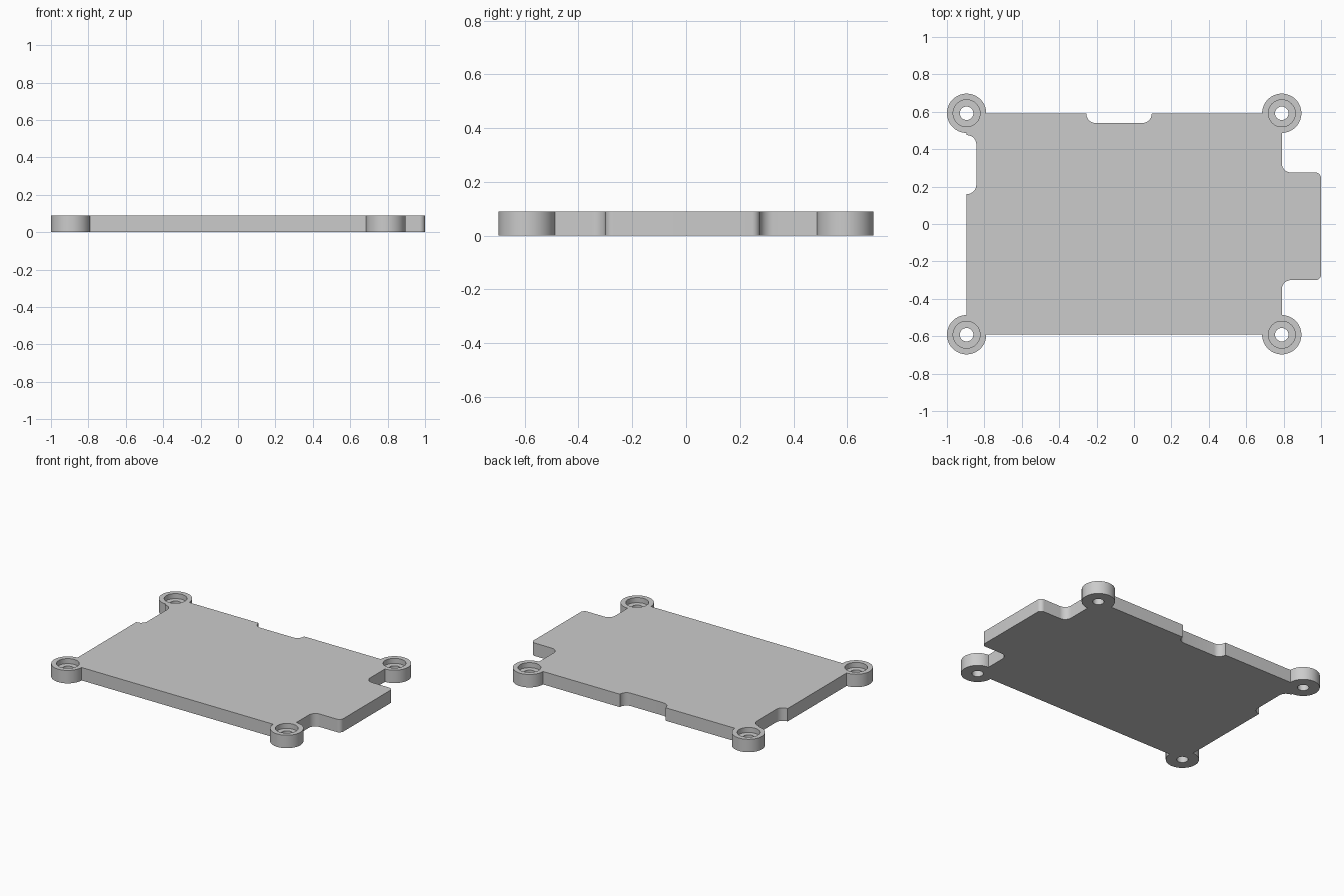
import bpy, bmesh
from math import radians, cos, sin

if "Cube" in bpy.data.objects:
    bpy.data.objects.remove(bpy.data.objects["Cube"])

H = 0.09                      # plate thickness
X0, X1, Y = -0.895, 0.79, 0.592   # screw boss centres = plate corners
R_BOSS, R_BORE, R_HOLE = 0.105, 0.072, 0.036
BORE_FLOOR = 0.055


def arc(cx, cy, r, a0, a1, n=10):
    return [(cx + r * cos(radians(a0 + (a1 - a0) * i / n)),
             cy + r * sin(radians(a0 + (a1 - a0) * i / n))) for i in range(n + 1)]


def boss(cx, cy, start):
    return arc(cx, cy, R_BOSS, start, start + 270, 48)


def prism(name, pts, z0, z1):
    bm = bmesh.new()
    face = bm.faces.new([bm.verts.new((x, y, z0)) for x, y in pts])
    top = bmesh.ops.extrude_face_region(bm, geom=[face])["geom"]
    bmesh.ops.translate(bm, vec=(0, 0, z1 - z0),
                        verts=[v for v in top if isinstance(v, bmesh.types.BMVert)])
    bmesh.ops.recalc_face_normals(bm, faces=bm.faces)
    me = bpy.data.meshes.new(name)
    bm.to_mesh(me)
    bm.free()
    ob = bpy.data.objects.new(name, me)
    bpy.context.collection.objects.link(ob)
    return ob


# Plate outline, counter-clockwise, with round screw bosses at the corners
outline = boss(X0, -Y, 90) + boss(X1, -Y, 180)
# right-hand tab
outline += arc(0.84, -0.35, 0.05, 180, 90) + arc(0.97, -0.27, 0.03, 270, 360)
outline += arc(0.97, 0.245, 0.03, 0, 90) + arc(0.84, 0.325, 0.05, 270, 180)
outline += boss(X1, Y, 270)
# notch in the back edge
outline += [(0.095, Y)] + arc(0.045, 0.592 - 0.002, 0.05, 0, -90)
outline += arc(-0.205, 0.592 - 0.002, 0.05, -90, -180) + [(-0.255, Y)]
outline += boss(X0, Y, 0)
# notch in the left edge
outline += [(X0, 0.475)] + arc(-0.893, 0.425, 0.05, 90, 0)
outline += arc(-0.893, 0.21, 0.05, 0, -90) + [(X0, 0.16)]
plate = prism("mounting_plate", outline, 0, H)

# Counterbored screw holes
for radius, z0 in ((R_BORE, BORE_FLOOR), (R_HOLE, -0.05)):
    for cx in (X0, X1):
        for cy in (-Y, Y):
            cutter = prism("hole_cutter", arc(cx, cy, radius, 0, 360 - 7.5, 47), z0, H + 0.05)
            cutter.hide_render = True
            mod = plate.modifiers.new("hole", "BOOLEAN")
            mod.operation = "DIFFERENCE"
            mod.solver = "EXACT"
            mod.object = cutter
            bpy.context.view_layer.objects.active = plate
            bpy.ops.object.modifier_apply(modifier=mod.name)
            bpy.data.objects.remove(cutter)

bpy.ops.object.select_all(action="DESELECT")
plate.select_set(True)
bpy.context.view_layer.objects.active = plate
bpy.ops.object.shade_smooth_by_angle(angle=radians(30))
